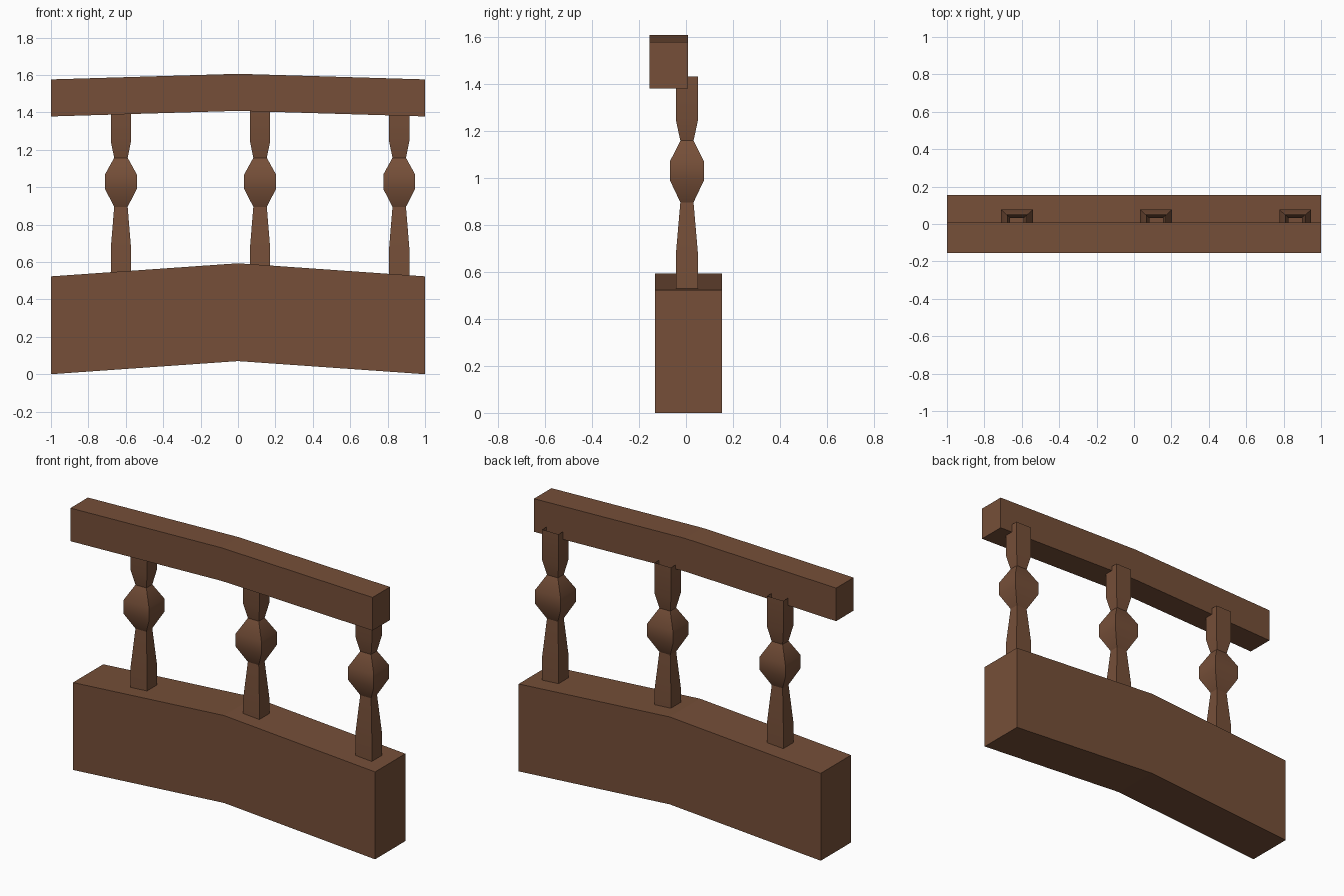
import bpy, bmesh, math

if "Cube" in bpy.data.objects:
    bpy.data.objects.remove(bpy.data.objects["Cube"])

wood = bpy.data.materials.new("brown_wood")
wood.diffuse_color = (0.18, 0.078, 0.040, 1)
wood.use_nodes = True
wood.node_tree.nodes["Principled BSDF"].inputs["Base Color"].default_value = wood.diffuse_color


def make_object(name, bm):
    mesh = bpy.data.meshes.new(name)
    bm.to_mesh(mesh)
    bm.free()
    mesh.materials.append(wood)
    obj = bpy.data.objects.new(name, mesh)
    bpy.context.collection.objects.link(obj)
    return obj


def ring_loft(name, rings, caps):
    """Join a list of four-cornered rings into a skin, optionally capped."""
    bm = bmesh.new()
    loops = [[bm.verts.new(p) for p in ring] for ring in rings]
    for a, b in zip(loops, loops[1:]):
        for i in range(4):
            j = (i + 1) % 4
            bm.faces.new((a[i], a[j], b[j], b[i]))
    if caps:
        bm.faces.new(loops[0][::-1])
        bm.faces.new(loops[-1])
        bmesh.ops.recalc_face_normals(bm, faces=bm.faces)
    return make_object(name, bm)


def bent_beam(name, y0, y1, z_end, height, rise):
    """Beam along x that peaks in the middle."""
    rings = []
    for x, lift in ((-1, 0), (0, rise), (1, 0)):
        lo, hi = z_end + lift, z_end + lift + height
        rings.append([(x, y0, lo), (x, y1, lo), (x, y1, hi), (x, y0, hi)])
    return ring_loft(name, rings, True)


# Arched base wall and handrail
bent_beam("base_wall", -0.132, 0.154, 0.0, 0.523, 0.07)
bent_beam("handrail", -0.156, 0.009, 1.378, 0.198, 0.03)

# Turned square balusters, open tubes: (z, half width x, half depth y)
profile = [(0.50, 0.054, 0.047), (0.675, 0.054, 0.047), (0.895, 0.036, 0.028),
           (0.99, 0.085, 0.073), (1.068, 0.085, 0.073), (1.157, 0.036, 0.028),
           (1.245, 0.054, 0.047), (1.43, 0.054, 0.047)]
for n in range(3):
    cx, cy = -0.626 + 0.744 * n, 0.004
    rings = [[(cx - w, cy - d, z), (cx + w, cy - d, z),
              (cx + w, cy + d, z), (cx - w, cy + d, z)] for z, w, d in profile]
    post = ring_loft(f"baluster_{n + 1}", rings, False)
    bpy.ops.object.select_all(action='DESELECT')
    post.select_set(True)
    bpy.context.view_layer.objects.active = post
    bpy.ops.object.shade_smooth_by_angle(angle=math.radians(30))
